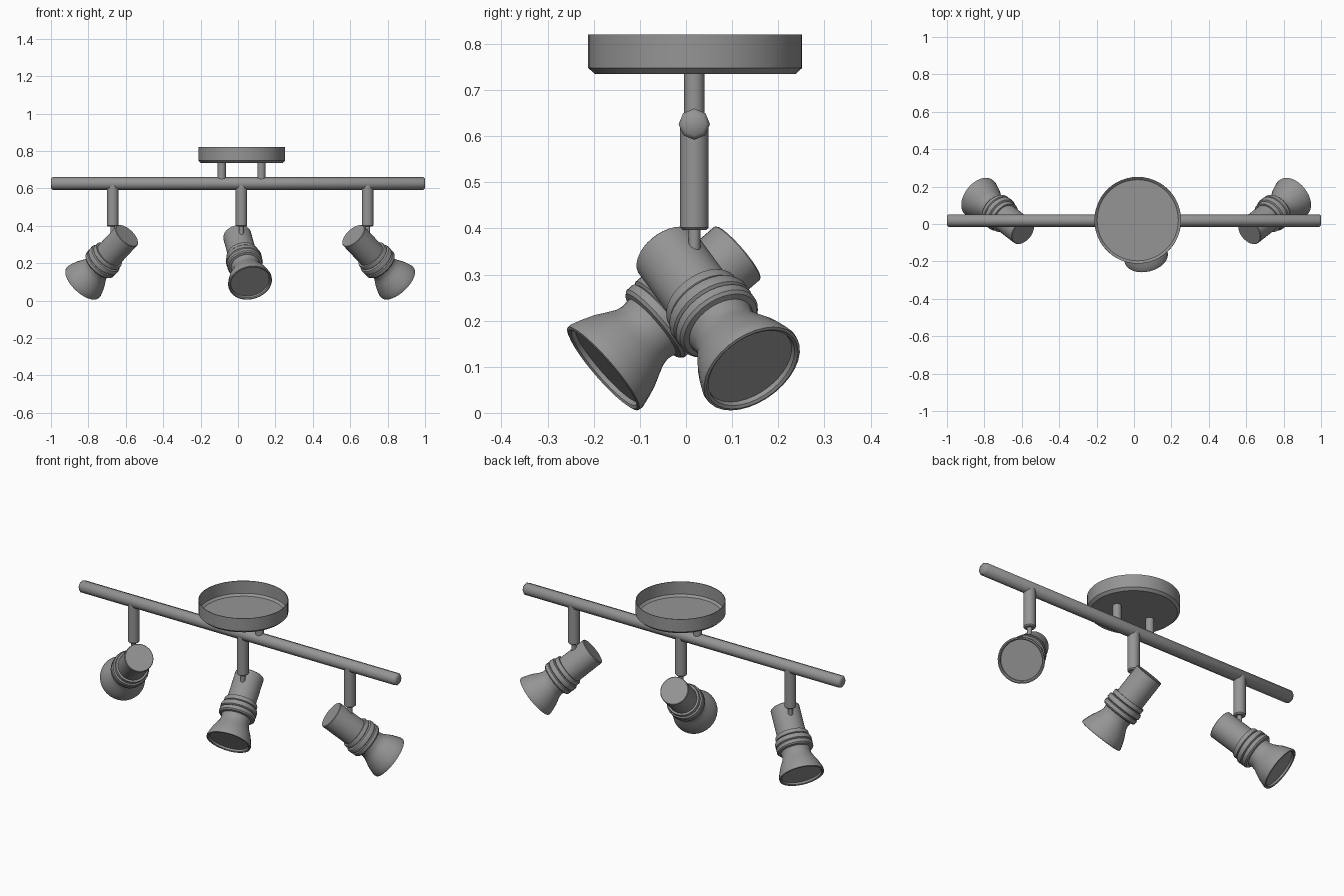
import bpy, bmesh
from math import sin, cos, pi, radians
from mathutils import Vector

cube = bpy.data.objects.get("Cube")
if cube:
    bpy.data.objects.remove(cube, do_unlink=True)

metal = bpy.data.materials.new("grey_metal")
metal.use_nodes = True
GREY = (0.3, 0.3, 0.3, 1)
metal.diffuse_color = GREY
metal.node_tree.nodes["Principled BSDF"].inputs["Base Color"].default_value = GREY


def lathe(name, profile, origin, axis=(0, 0, 1), sides=32, smooth=35):
    """Revolve (radius, distance) points around an axis; radius 0 makes a pole."""
    bm = bmesh.new()
    rings = []
    for r, h in profile:
        if r == 0:
            rings.append([bm.verts.new((0, 0, h))])
        else:
            rings.append([bm.verts.new((r * cos(2 * pi * i / sides),
                                        r * sin(2 * pi * i / sides), h))
                          for i in range(sides)])
    for a, b in zip(rings, rings[1:]):
        for i in range(sides):
            j = (i + 1) % sides
            if len(a) == 1:
                bm.faces.new((a[0], b[j], b[i]))
            elif len(b) == 1:
                bm.faces.new((a[i], a[j], b[0]))
            else:
                bm.faces.new((a[i], a[j], b[j], b[i]))
    bmesh.ops.recalc_face_normals(bm, faces=bm.faces)
    mesh = bpy.data.meshes.new(name)
    bm.to_mesh(mesh)
    bm.free()
    mesh.materials.append(metal)
    obj = bpy.data.objects.new(name, mesh)
    bpy.context.collection.objects.link(obj)
    obj.location = origin
    obj.rotation_mode = 'QUATERNION'
    obj.rotation_quaternion = Vector(axis).to_track_quat('Z', 'Y')
    bpy.ops.object.select_all(action='DESELECT')
    obj.select_set(True)
    bpy.context.view_layer.objects.active = obj
    bpy.ops.object.shade_smooth_by_angle(angle=radians(smooth))
    return obj


def rod(name, r, length, origin, axis=(0, 0, 1), sides=16, chamfer=0.006, smooth=35):
    """Closed rod with chamfered ends."""
    c = chamfer
    return lathe(name, [(0, 0), (r - c, 0), (r, c), (r, length - c),
                        (r - c, length), (0, length)], origin, axis, sides, smooth)


Y = 0.018       # depth of the bar
BAR_Z = 0.626

# Ceiling canopy: thin dish, open at the top
lathe("ceiling_canopy",
      [(0, 0.735), (0.218, 0.735), (0.232, 0.748), (0.232, 0.82),
       (0.229, 0.82), (0.229, 0.749), (0.217, 0.738), (0, 0.738)],
      (0.02, 0.02, 0), sides=48, smooth=30)

# Stems from canopy to bar
for side, x in (("right", -0.087), ("left", 0.125)):
    rod(side + "_stem", 0.022, 0.107, (x, Y, 0.63), chamfer=0.001)

# Long horizontal bar
rod("bar", 0.034, 2.0, (-1, Y, BAR_Z), (1, 0, 0), sides=8, chamfer=0.009, smooth=50)

# Spot lamp profile, from its back end to its recessed lens
LAMP = [(0, 0), (0.073, 0), (0.076, 0.003), (0.076, 0.158),
        (0.086, 0.158), (0.088, 0.162), (0.088, 0.18), (0.083, 0.184),
        (0.094, 0.188), (0.097, 0.195), (0.097, 0.213), (0.09, 0.218),
        (0.096, 0.222), (0.096, 0.24), (0.09, 0.247),
        (0.078, 0.25), (0.075, 0.27), (0.079, 0.288), (0.089, 0.308),
        (0.102, 0.333), (0.112, 0.36), (0.119, 0.383), (0.118, 0.392),
        (0.112, 0.394), (0.106, 0.39), (0.104, 0.38), (0, 0.38)]
PITCH = radians(40)     # downward tilt
BACK = 0.127            # back end to pivot

# Three arms, each with a pivot pin and a tilted lamp
for side, x, heading in (("right", -0.67, 142), ("middle", 0.018, -76.5), ("left", 0.693, 38)):
    rod(side + "_arm", 0.031, BAR_Z - 0.396, (x, Y, 0.396))
    rod(side + "_pivot_pin", 0.013, 0.08, (x, Y, 0.34), sides=12)
    a = radians(heading)
    aim = Vector((cos(a) * cos(PITCH), sin(a) * cos(PITCH), -sin(PITCH)))
    lathe(side + "_spot_lamp", LAMP, Vector((x, Y, 0.266)) - aim * BACK, aim)
